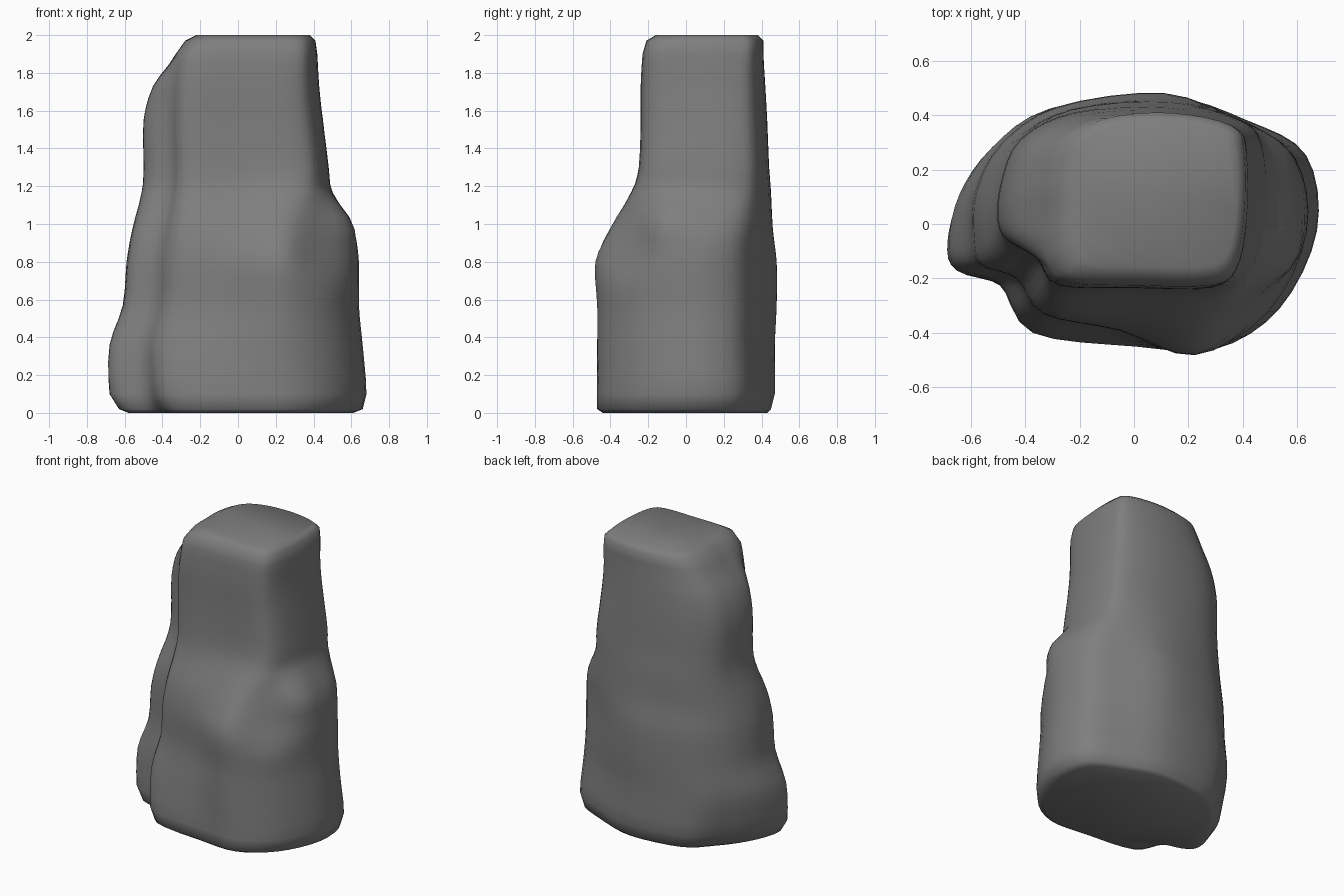
import bpy
import bmesh
from mathutils import Vector

old = bpy.data.objects.get("Cube")
if old:
    bpy.data.objects.remove(old, do_unlink=True)

# Outlines in hundredths, counter-clockwise from the side ridge; same point order in each
BASE = [(-69, -8), (-66, -18), (-49, -24), (-38, -41), (0, -46), (30, -47), (54, -32),
        (68, -3), (64, 25), (42, 38), (12, 47), (-29, 42), (-48, 27), (-62, 10)]
MIDDLE = [(-59, -5), (-56, -15), (-43, -20), (-33, -33), (-5, -39), (23, -48), (50, -33),
          (64, -3), (60, 24), (41, 37), (12, 48), (-28, 43), (-49, 29), (-58, 12)]
UPPER = [(-50, 1), (-46, -6), (-36, -12), (-28, -22), (0, -23), (29, -23), (40, -16),
         (45, 3), (45, 26), (38, 37), (12, 43), (-22, 41), (-42, 31), (-49, 15)]
CAP = [(-34, 4), (-34, -6), (-32, -15), (-25, -21), (0, -22), (28, -22), (38, -16),
       (42, 3), (42, 26), (37, 37), (12, 42), (-14, 40), (-29, 32), (-34, 17)]
OUTLINES = [BASE, MIDDLE, UPPER, CAP]

# Height, left-right and front-back extents, and outline blend (all in hundredths)
LEVELS = [
    (0, -58, 61, -44, 43, 0),
    (2, -63, 66, -47, 45, 0),
    (10, -68, 68, -47, 47, 0),
    (36, -68, 66, -47, 47, 55),
    (57, -61, 64, -47, 48, 90),
    (80, -59, 64, -48, 48, 100),
    (97, -56, 61, -41, 46, 140),
    (117, -51, 50, -29, 45, 185),
    (130, -50, 48, -25, 44, 200),
    (155, -50, 45, -24, 43, 200),
    (173, -45, 43, -24, 42, 230),
    (190, -33, 42, -23, 41, 300),
    (197, -28, 41, -21, 41, 300),
    (200, -22, 38, -16, 38, 300),
]
RING_STEPS = 4
HEIGHT_STEPS = 3


def spline(a, b, c, d, t):
    """Smooth curve through b and c."""
    return b + 0.5 * t * ((c - a) + t * ((2 * a - 5 * b + 4 * c - d)
                                         + t * (3 * (b - c) + d - a)))


def smooth_ring(points):
    """Round a closed outline into a finer one."""
    count = len(points)
    ring = []
    for i in range(count):
        a, b, c, d = (points[(i + k) % count] for k in (-1, 0, 1, 2))
        ring += [spline(a, b, c, d, s / RING_STEPS) for s in range(RING_STEPS)]
    return ring


def fit(value, low, high, new_low, new_high):
    return new_low + (value - low) / (high - low) * (new_high - new_low)


def section(level):
    """Blend the neighbouring outlines and stretch them to the level's extents."""
    z, left, right, front, back, blend = (v / 100 for v in level)
    k = min(int(blend), len(OUTLINES) - 2)
    mixed = [Vector(p).lerp(Vector(q), blend - k)
             for p, q in zip(OUTLINES[k], OUTLINES[k + 1])]
    ring = smooth_ring(mixed)
    xs = [p.x for p in ring]
    ys = [p.y for p in ring]
    return [Vector((fit(p.x, min(xs), max(xs), left, right),
                    fit(p.y, min(ys), max(ys), front, back), z)) for p in ring]


def push(point, centre, radius, offset):
    """Soft local bump or hollow."""
    distance = (point - Vector(centre)).length / radius
    if distance < 1:
        point += Vector(offset) * (1 - distance ** 2) ** 2


# Rings up the rock
keys = [section(level) for level in LEVELS]
rings = []
last = len(keys) - 1
for i in range(last):
    near = [keys[max(i - 1, 0)], keys[i], keys[i + 1], keys[min(i + 2, last)]]
    # The rounded rims and the tall walls need different sampling
    rim = i < 2 or i > last - 3
    steps = 1 if rim else HEIGHT_STEPS
    for s in range(steps):
        t = s / steps
        ring = []
        for a, b, c, d in zip(*near):
            p = spline(a, b, c, d, t)
            p.z = b.z + (c.z - b.z) * t
            ring.append(p)
        rings.append(ring)
rings.append(keys[-1])

# Weathered hollow and shoulder on the front left
for ring in rings:
    for p in ring:
        push(p, (0.42, -0.3, 0.9), 0.28, (-0.05, 0.05, 0))
        push(p, (0.52, -0.08, 1.02), 0.2, (0.03, -0.02, 0))

# Skin the rings and close both ends
bm = bmesh.new()
loops = [[bm.verts.new(p) for p in ring] for ring in rings]
for lower, upper in zip(loops, loops[1:]):
    for i in range(len(lower)):
        j = (i + 1) % len(lower)
        bm.faces.new((lower[i], lower[j], upper[j], upper[i]))
bm.faces.new(loops[0][::-1])
bm.faces.new(loops[-1])
bmesh.ops.recalc_face_normals(bm, faces=bm.faces)

mesh = bpy.data.meshes.new("standing_rock")
bm.to_mesh(mesh)
bm.free()
rock = bpy.data.objects.new("standing_rock", mesh)
bpy.context.collection.objects.link(rock)

# Stone colour
stone = bpy.data.materials.new("grey_stone")
stone.use_nodes = True
colour = (0.21, 0.21, 0.21, 1)
stone.diffuse_color = colour
stone.node_tree.nodes["Principled BSDF"].inputs["Base Color"].default_value = colour
mesh.materials.append(stone)

# Smooth shading
bpy.ops.object.select_all(action="DESELECT")
rock.select_set(True)
bpy.context.view_layer.objects.active = rock
bpy.ops.object.shade_smooth()
